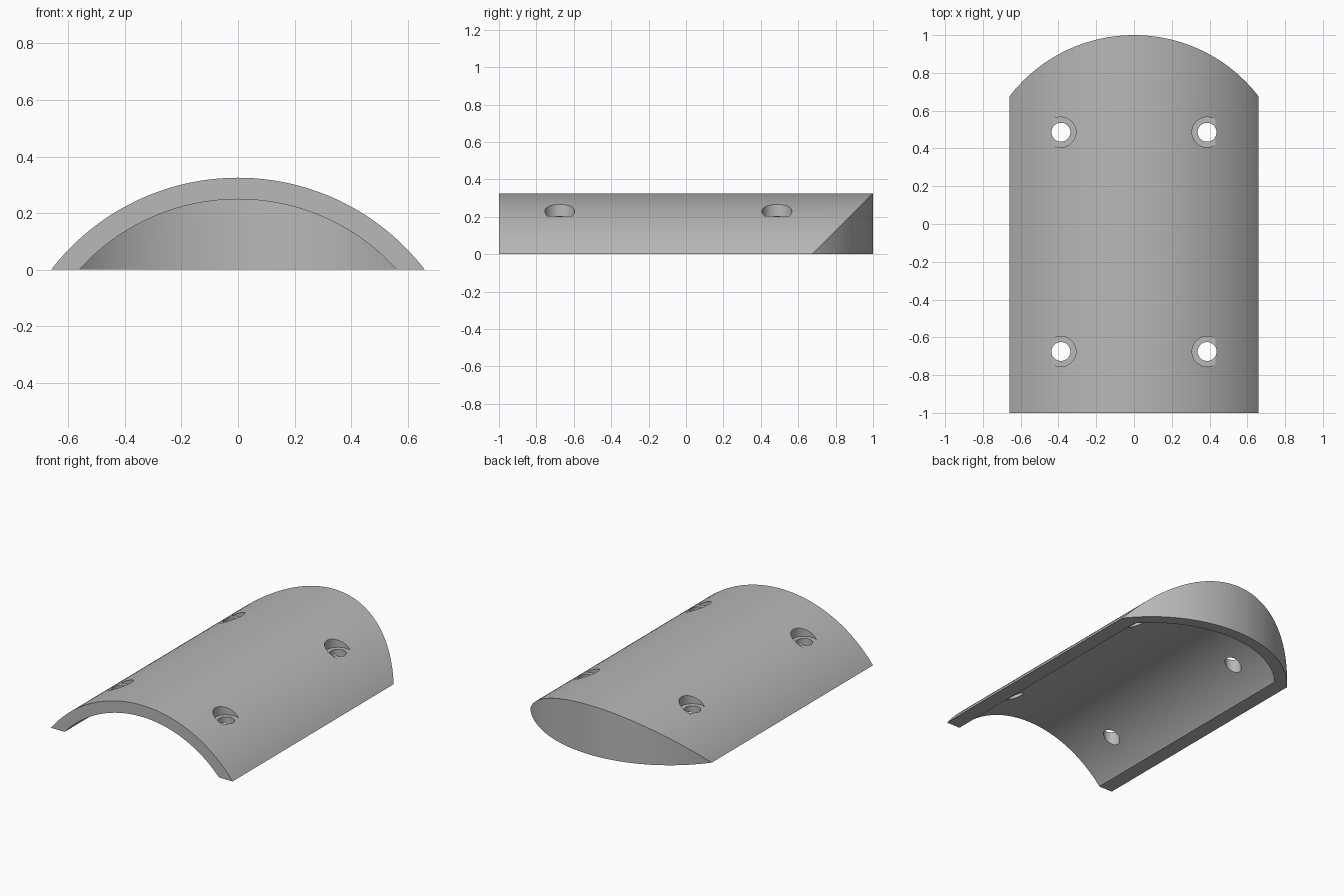
import bpy, bmesh, math
from mathutils import Matrix, Vector

default = bpy.data.objects.get("Cube")
if default:
    bpy.data.objects.remove(default, do_unlink=True)

OUTER_R, INNER_R = 0.833, 0.757
AXIS_Z = -0.508          # axis of the long barrel
AXIS_Y = 0.167           # axis of the rounded end wall
FRONT = -1.0

grey = bpy.data.materials.new("Plain Grey")
grey.use_nodes = True
colour = (0.48, 0.48, 0.48, 1)
grey.diffuse_color = colour
grey.node_tree.nodes["Principled BSDF"].inputs["Base Color"].default_value = colour


def finish(bm, name):
    bmesh.ops.recalc_face_normals(bm, faces=bm.faces)
    mesh = bpy.data.meshes.new(name)
    bm.to_mesh(mesh)
    bm.free()
    mesh.materials.append(grey)
    obj = bpy.data.objects.new(name, mesh)
    bpy.context.collection.objects.link(obj)
    return obj


def arc(radius, centre, half_width, steps=64):
    a = math.asin(half_width / radius)
    angles = [a - 2 * a * i / steps for i in range(steps + 1)]
    return [(radius * math.sin(t), centre + radius * math.cos(t)) for t in angles]


def prism(name, points, extrude):
    bm = bmesh.new()
    face = bm.faces.new([bm.verts.new(p) for p in points])
    new = bmesh.ops.extrude_face_region(bm, geom=[face])["geom"]
    bmesh.ops.translate(bm, vec=Vector(extrude),
                        verts=[v for v in new if isinstance(v, bmesh.types.BMVert)])
    return finish(bm, name)


def boolean(target, cutter, operation):
    cutter.hide_render = True
    mod = target.modifiers.new("cut", "BOOLEAN")
    mod.operation = operation
    mod.solver = "EXACT"
    mod.object = cutter
    bpy.context.view_layer.objects.active = target
    bpy.ops.object.modifier_apply(modifier=mod.name)
    bpy.data.objects.remove(cutter, do_unlink=True)


def vault(name, radius, half_width, plan_width, front, low):
    """Long barrel trimmed at the back by an upright cylinder."""
    section = [(x, front, z) for x, z in arc(radius, AXIS_Z, half_width)]
    body = prism(name, section, (0, 1.2 - front, 0))
    plan = [(x, y, low) for x, y in arc(radius, AXIS_Y, plan_width)]
    plan += [(-plan_width, front - 0.2, low), (plan_width, front - 0.2, low)]
    boolean(body, prism("end_trim", plan, (0, 0, 1.2)), "INTERSECT")
    return body


# Curved shell with a closed, rounded back end
half = math.sqrt(OUTER_R ** 2 - AXIS_Z ** 2)
cover = vault("curved_cover", OUTER_R, half, 0.74, FRONT, -0.3)
hollow = vault("hollow", INNER_R, 0.64, 0.7, FRONT - 0.1, -0.4)
boolean(cover, hollow, "DIFFERENCE")


# Four screw holes, each with a flat counterbore
def drills(name, radius, bottom, top):
    bm = bmesh.new()
    for x in (-0.387, 0.387):
        for y in (-0.675, 0.486):
            bmesh.ops.create_cone(
                bm, cap_ends=True, segments=48, radius1=radius, radius2=radius,
                depth=top - bottom,
                matrix=Matrix.Translation((x, y, (top + bottom) / 2)))
    return finish(bm, name)


boolean(cover, drills("counterbores", 0.08, 0.205, 0.6), "DIFFERENCE")
boolean(cover, drills("screw_holes", 0.05, -0.2, 0.6), "DIFFERENCE")

# Smooth curves, crisp edges
bpy.ops.object.select_all(action="DESELECT")
cover.select_set(True)
bpy.context.view_layer.objects.active = cover
bpy.ops.object.shade_smooth_by_angle(angle=math.radians(25))
